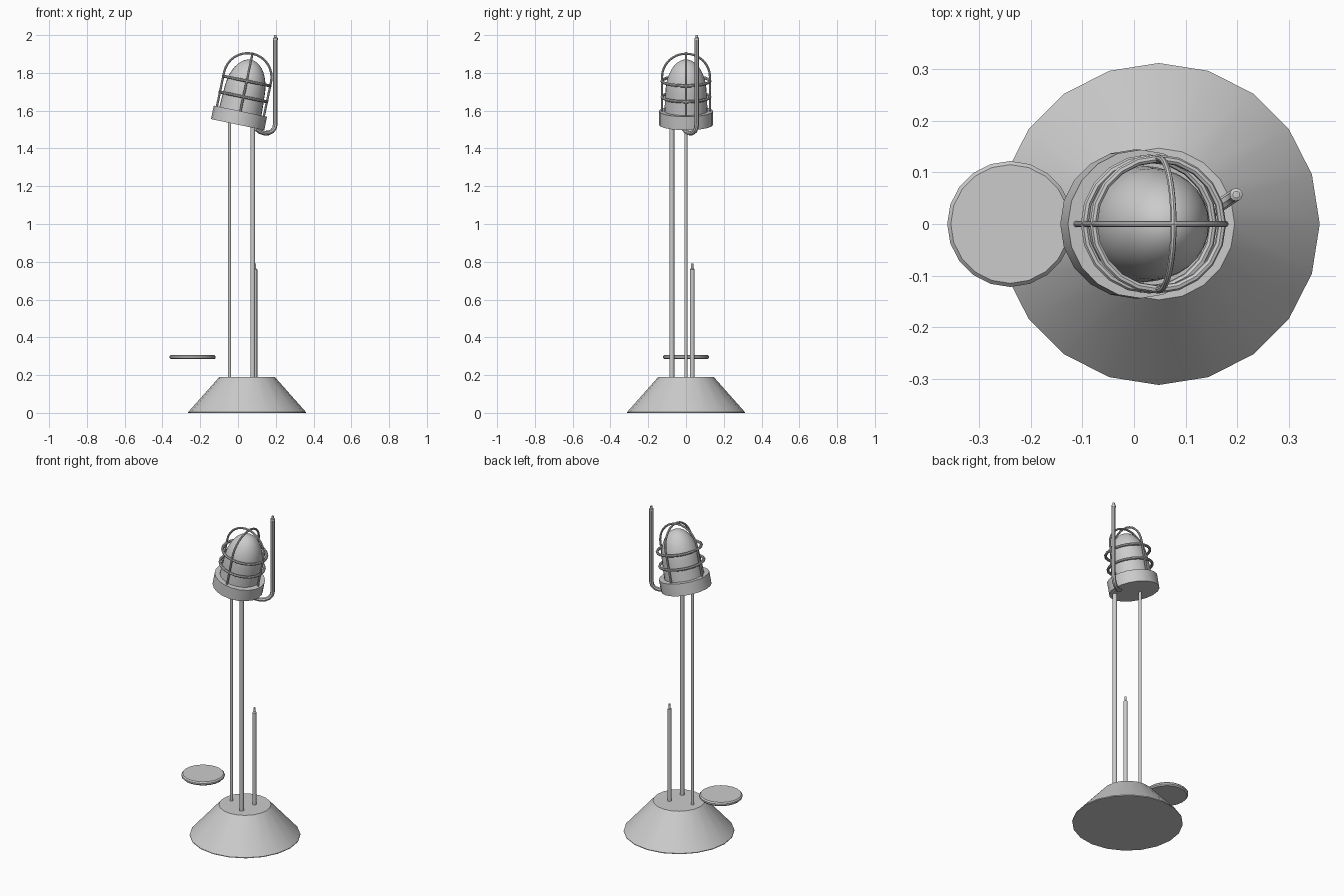
import bpy, bmesh
from math import sin, cos, pi, radians
from mathutils import Matrix, Vector

if "Cube" in bpy.data.objects:
    bpy.data.objects.remove(bpy.data.objects["Cube"])

# Tilted frame of the lamp head, local z runs along its axis
HEAD = Matrix.Translation((-0.002, 0, 1.526)) @ Matrix.Rotation(radians(11.8), 4, 'Y')


def add(name, mesh):
    ob = bpy.data.objects.new(name, mesh)
    bpy.context.collection.objects.link(ob)
    bpy.ops.object.select_all(action='DESELECT')
    bpy.context.view_layer.objects.active = ob
    ob.select_set(True)
    bpy.ops.object.shade_smooth_by_angle(angle=radians(35))
    return ob


def lathe(name, profile, sides, matrix):
    """Revolve (radius, z) points around z; open ends are capped, radius 0 closes to a point."""
    bm = bmesh.new()
    rings = []
    for r, z in profile:
        if r == 0:
            rings.append([bm.verts.new((0, 0, z))] * sides)
        else:
            rings.append([bm.verts.new((r * cos(2 * pi * i / sides), r * sin(2 * pi * i / sides), z))
                          for i in range(sides)])
    for a, b in zip(rings, rings[1:]):
        for i in range(sides):
            j = (i + 1) % sides
            bm.faces.new(list(dict.fromkeys((a[i], a[j], b[j], b[i]))))
    for ring, (r, z) in ((rings[0], profile[0]), (rings[-1], profile[-1])):
        if r > 0:
            bm.faces.new(ring)
    bmesh.ops.recalc_face_normals(bm, faces=bm.faces)
    bm.transform(matrix)
    mesh = bpy.data.meshes.new(name)
    bm.to_mesh(mesh)
    bm.free()
    return add(name, mesh)


def tube(name, points, radius, matrix=Matrix(), cyclic=False, res=2):
    """Sweep a round section along a path."""
    cu = bpy.data.curves.new(name + "_path", 'CURVE')
    cu.dimensions = '3D'
    cu.bevel_depth = radius
    cu.bevel_resolution = res
    cu.use_fill_caps = True
    sp = cu.splines.new('POLY')
    sp.points.add(len(points) - 1)
    for p, co in zip(sp.points, points):
        p.co = (*(matrix @ Vector(co)), 1)
    sp.use_cyclic_u = cyclic
    tmp = bpy.data.objects.new(name + "_tmp", cu)
    bpy.context.collection.objects.link(tmp)
    dg = bpy.context.evaluated_depsgraph_get()
    mesh = bpy.data.meshes.new_from_object(tmp.evaluated_get(dg))
    bpy.data.objects.remove(tmp)
    return add(name, mesh)


def pole(name, x, y, profile):
    lathe(name, profile, 12, Matrix.Translation((x, y, 0)))


# Conical base
lathe("base", [(0.312, 0), (0.312, 0.004), (0.147, 0.19)], 20, Matrix.Translation((0.048, 0, 0)))

# Support poles and the short rod with its stepped tip
pole("thin_pole", -0.045, 0, [(0.009, 0.18), (0.009, 1.55)])
pole("thick_pole", 0.078, -0.075, [(0.013, 0.18), (0.013, 1.53)])
pole("short_rod", 0.09, 0.033, [(0.012, 0.18), (0.012, 0.76), (0.006, 0.765), (0.006, 0.79)])

# Floating disc with chamfered rim
lathe("disc", [(0.115, 0.284), (0.122, 0.291), (0.122, 0.300), (0.115, 0.307)], 20,
      Matrix.Translation((-0.24, 0, 0)))

# Head collar
lathe("collar", [(0.144, 0), (0.144, 0.073)], 20, HEAD)

# Bullet-shaped dome
dome = [(0.114, 0.06), (0.112, 0.12)]
dome += [(0.109 * cos(k * pi / 20), 0.17 + 0.181 * sin(k * pi / 20)) for k in range(10)] + [(0, 0.351)]
lathe("dome", dome, 28, HEAD)

# Wire cage: two rings and two crossed hoops
R = 0.127
for i, t in enumerate((0.15, 0.236)):
    ring = [(R * cos(k * pi / 10), R * sin(k * pi / 10), t) for k in range(20)]
    tube(f"cage_ring_{i + 1}", ring, 0.008, HEAD, cyclic=True)
for i in range(2):
    hoop = [(-R, 0, 0.06)] + [(-R * cos(k * pi / 16), 0, 0.257 + R * sin(k * pi / 16))
                              for k in range(17)] + [(R, 0, 0.06)]
    tube(f"cage_hoop_{i + 1}", hoop, 0.006, HEAD @ Matrix.Rotation(i * pi / 2, 4, 'Z'))

# Hooked pipe beside the head, with a thinner tip
tube("hooked_pipe", [(0.095, -0.012, 1.505), (0.115, 0.001, 1.489), (0.14, 0.018, 1.481),
                     (0.162, 0.033, 1.482), (0.181, 0.046, 1.491), (0.193, 0.054, 1.508),
                     (0.198, 0.057, 1.53), (0.198, 0.057, 1.975)], 0.0125)
pole("pipe_tip", 0.198, 0.057, [(0.0125, 1.974), (0.0125, 1.985), (0.007, 1.988), (0.007, 2.0)])
